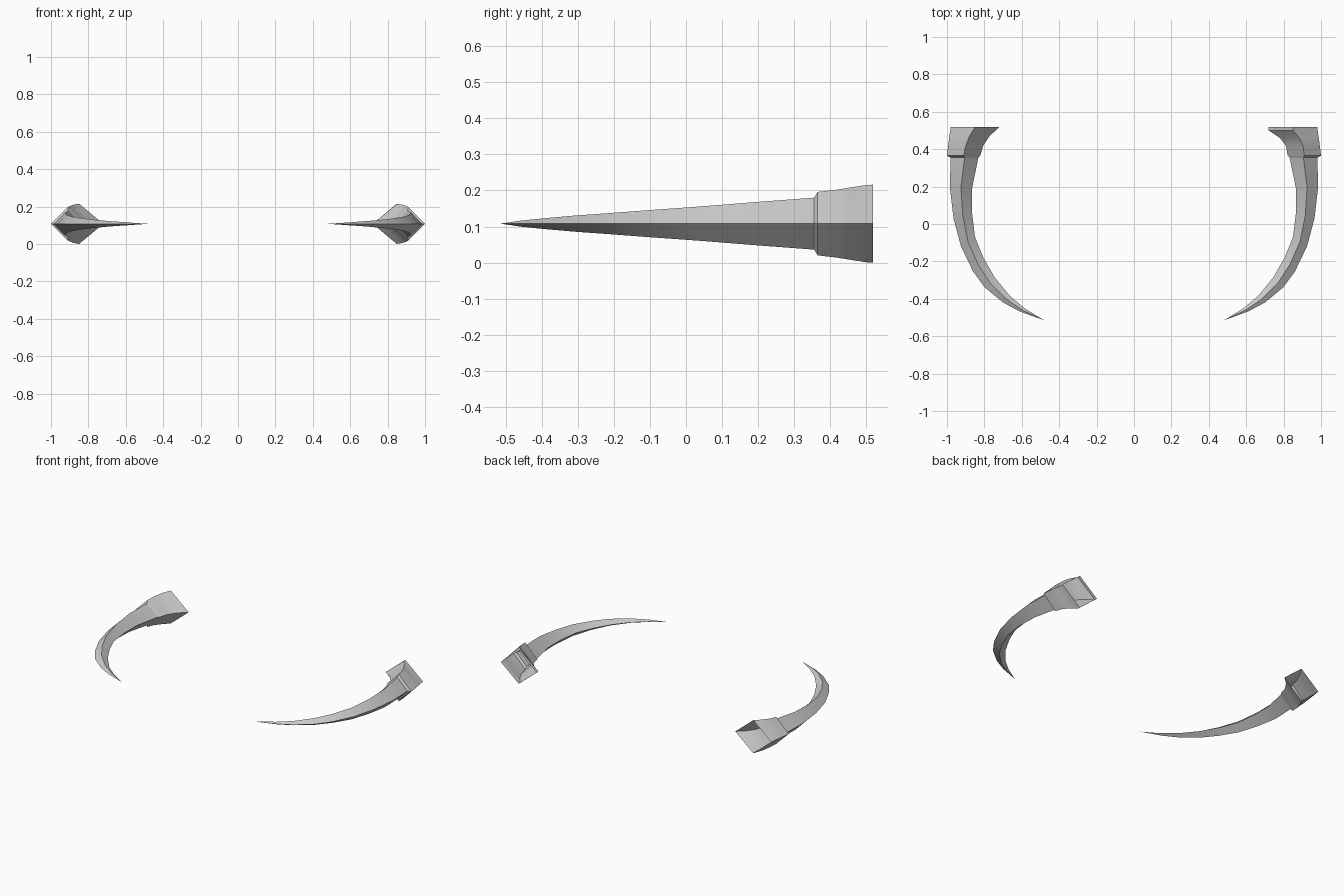
import bpy, bmesh

if "Cube" in bpy.data.objects:
    bpy.data.objects.remove(bpy.data.objects["Cube"])

ZC = 0.108  # height of the horizontal ridge line

# Stations: outer x, outer y, inner x, inner y, half height
HORN = [
    (0.980, 0.355, 0.832, 0.355, 0.072),
    (0.985, 0.200, 0.866, 0.190, 0.060),
    (0.965, 0.030, 0.866, 0.060, 0.048),
    (0.925, -0.120, 0.850, -0.070, 0.038),
    (0.860, -0.255, 0.807, -0.176, 0.029),
    (0.797, -0.340, 0.745, -0.285, 0.022),
    (0.700, -0.420, 0.663, -0.385, 0.014),
    (0.610, -0.468, 0.583, -0.452, 0.008),
]
TIP = (0.480, -0.515)
COLLAR_LEFT = [
    (0.980, 0.355, 0.832, 0.355, 0.072),
    (1.000, 0.365, 0.822, 0.365, 0.088),
    (0.994, 0.417, 0.807, 0.417, 0.094),
    (0.987, 0.470, 0.772, 0.470, 0.102),
    (0.980, 0.518, 0.720, 0.518, 0.108),
]
# The right collar ends in a short straight lip
COLLAR_RIGHT = COLLAR_LEFT[:2] + [
    (0.994, 0.417, 0.813, 0.417, 0.094),
    (0.988, 0.460, 0.780, 0.460, 0.101),
    (0.982, 0.500, 0.720, 0.500, 0.107),
    (0.980, 0.518, 0.720, 0.518, 0.108),
]


def diamond_loft(name, stations, side, tip=None):
    """Skin a row of four-sided diamond sections; optionally close to a point."""
    bm = bmesh.new()
    rings = []
    for ox, oy, ix, iy, h in stations:
        mx, my = (ox + ix) / 2, (oy + iy) / 2
        pts = [(ox, oy, ZC), (mx, my, ZC + h), (ix, iy, ZC), (mx, my, ZC - h)]
        rings.append([bm.verts.new((side * x, y, z)) for x, y, z in pts])
    for a, b in zip(rings, rings[1:]):
        for i in range(4):
            j = (i + 1) % 4
            bm.faces.new((a[i], a[j], b[j], b[i]))
    if tip:
        t = bm.verts.new((side * tip[0], tip[1], ZC))
        for i in range(4):
            bm.faces.new((rings[-1][i], rings[-1][(i + 1) % 4], t))
    bmesh.ops.recalc_face_normals(bm, faces=bm.faces[:])
    # make sure the first top-outer face points upward
    bm.normal_update()
    if bm.faces[0].normal.x * side < 0 and tip:
        bmesh.ops.reverse_faces(bm, faces=bm.faces[:])
    if not tip and bm.faces[4].normal.z < 0:
        bmesh.ops.reverse_faces(bm, faces=bm.faces[:])
    me = bpy.data.meshes.new(name)
    bm.to_mesh(me)
    bm.free()
    ob = bpy.data.objects.new(name, me)
    bpy.context.collection.objects.link(ob)
    bpy.ops.object.select_all(action='DESELECT')
    ob.select_set(True)
    bpy.context.view_layer.objects.active = ob
    bpy.ops.object.shade_smooth_by_angle(angle=0.6)
    return ob


# Curved horns and their open flared collars, one pair per side
for side, label, collar in ((1, "right", COLLAR_RIGHT), (-1, "left", COLLAR_LEFT)):
    diamond_loft(label + "_horn", HORN, side, TIP)
    diamond_loft(label + "_collar", collar, side)
